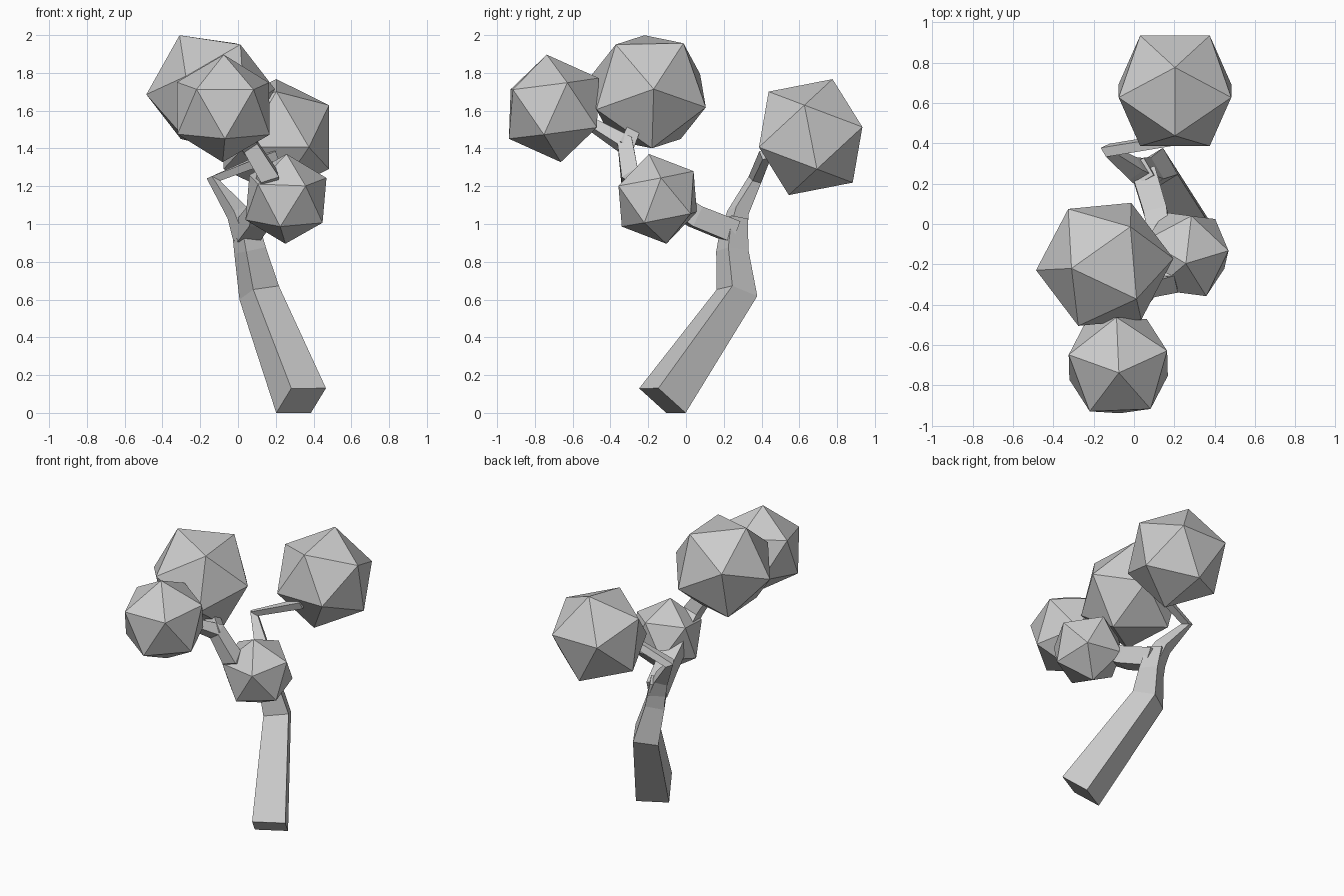
import bpy
import bmesh
from mathutils import Vector, Matrix

cube = bpy.data.objects.get("Cube")
if cube:
    bpy.data.objects.remove(cube, do_unlink=True)

# One plain grey for everything
grey = bpy.data.materials.new("plain grey")
grey.use_nodes = True
colour = (0.6, 0.6, 0.6, 1)
grey.diffuse_color = colour
grey.node_tree.nodes["Principled BSDF"].inputs["Base Color"].default_value = colour


def finish(bm, name):
    bmesh.ops.recalc_face_normals(bm, faces=bm.faces)
    mesh = bpy.data.meshes.new(name)
    bm.to_mesh(mesh)
    bm.free()
    mesh.materials.append(grey)
    obj = bpy.data.objects.new(name, mesh)
    bpy.context.collection.objects.link(obj)
    return obj


def limb(name, path, side):
    """Square tube along (x, y, z, half width) points, mitred at the bends."""
    bm = bmesh.new()
    pts = [Vector(p[:3]) for p in path]
    u = Vector(side)
    rings = []
    for i, p in enumerate(pts):
        before = (p - pts[i - 1]).normalized() if i else Vector()
        after = (pts[i + 1] - p).normalized() if i < len(pts) - 1 else Vector()
        t = (before + after).normalized()
        u = (u - t * u.dot(t)).normalized()
        v = t.cross(u)
        r = path[i][3]
        rings.append([bm.verts.new(p + (u * a + v * b) * r)
                      for a, b in ((1, 1), (-1, 1), (-1, -1), (1, -1))])
    for low, high in zip(rings, rings[1:]):
        for k in range(4):
            n = (k + 1) % 4
            bm.faces.new((low[k], low[n], high[n], high[k]))
    bm.faces.new(rings[0])
    bm.faces.new(rings[-1])
    return finish(bm, name)


def frame(a, b):
    """Axes with z along a and x leaning toward b."""
    z = Vector(a).normalized()
    x = Vector(b)
    x = (x - z * x.dot(z)).normalized()
    return Matrix((x, z.cross(x), z)).transposed()


def foliage(name, centre, radius, top, neighbour):
    """Twenty-sided clump turned so two of its corners point as given."""
    bm = bmesh.new()
    bmesh.ops.create_icosphere(bm, subdivisions=1, radius=radius)
    apex = max(bm.verts, key=lambda w: w.co.z)
    beside = apex.link_edges[0].other_vert(apex)
    turn = frame(top, neighbour) @ frame(apex.co, beside.co).transposed()
    for w in bm.verts:
        w.co = turn @ w.co + Vector(centre)
    return finish(bm, name)


# Leaning trunk up to the fork
side = (0.87, 0.48, 0)
limb("trunk", [(0.334, -0.125, 0.065, 0.105), (0.112, 0.27, 0.636, 0.08),
               (0.064, 0.245, 0.86, 0.062), (0.03, 0.26, 1.03, 0.05)], side)

# Thin branch that doubles back to the rear clump
limb("rear_branch", [(0.045, 0.25, 0.94, 0.055), (-0.005, 0.275, 1.06, 0.042),
                     (-0.13, 0.365, 1.235, 0.027), (0.2, 0.42, 1.37, 0.025)], side)

# Branch toward the front, with a side stub and a thin tip
limb("front_branch", [(0.05, 0.25, 0.96, 0.06), (0.11, 0.05, 1.04, 0.058),
                      (0.16, -0.3, 1.26, 0.05), (0.06, -0.32, 1.42, 0.042),
                      (-0.07, -0.52, 1.54, 0.025)], (0.9, 0.2, 0))
limb("side_stub", [(0.12, -0.02, 1.08, 0.045), (0.25, -0.15, 1.13, 0.03)], (0, 0, 1))
limb("upper_stub", [(0.07, -0.32, 1.4, 0.04), (-0.1, -0.23, 1.62, 0.03)], (1, 0, 0))

# Foliage clumps
foliage("middle_foliage", (-0.145, -0.2, 1.7), 0.342,
        (-0.165, -0.02, 0.3), (0.135, 0.19, 0.25))
foliage("front_foliage", (-0.078, -0.7, 1.612), 0.287,
        (0.003, -0.037, 0.283), (0.163, -0.22, 0.1))
foliage("rear_foliage", (0.203, 0.66, 1.46), 0.328,
        (0, 0.115, 0.305), (0, -0.225, 0.24))
foliage("side_foliage", (0.254, -0.15, 1.133), 0.242,
        (0.003, -0.046, 0.237), (0.03, 0.187, 0.147))
